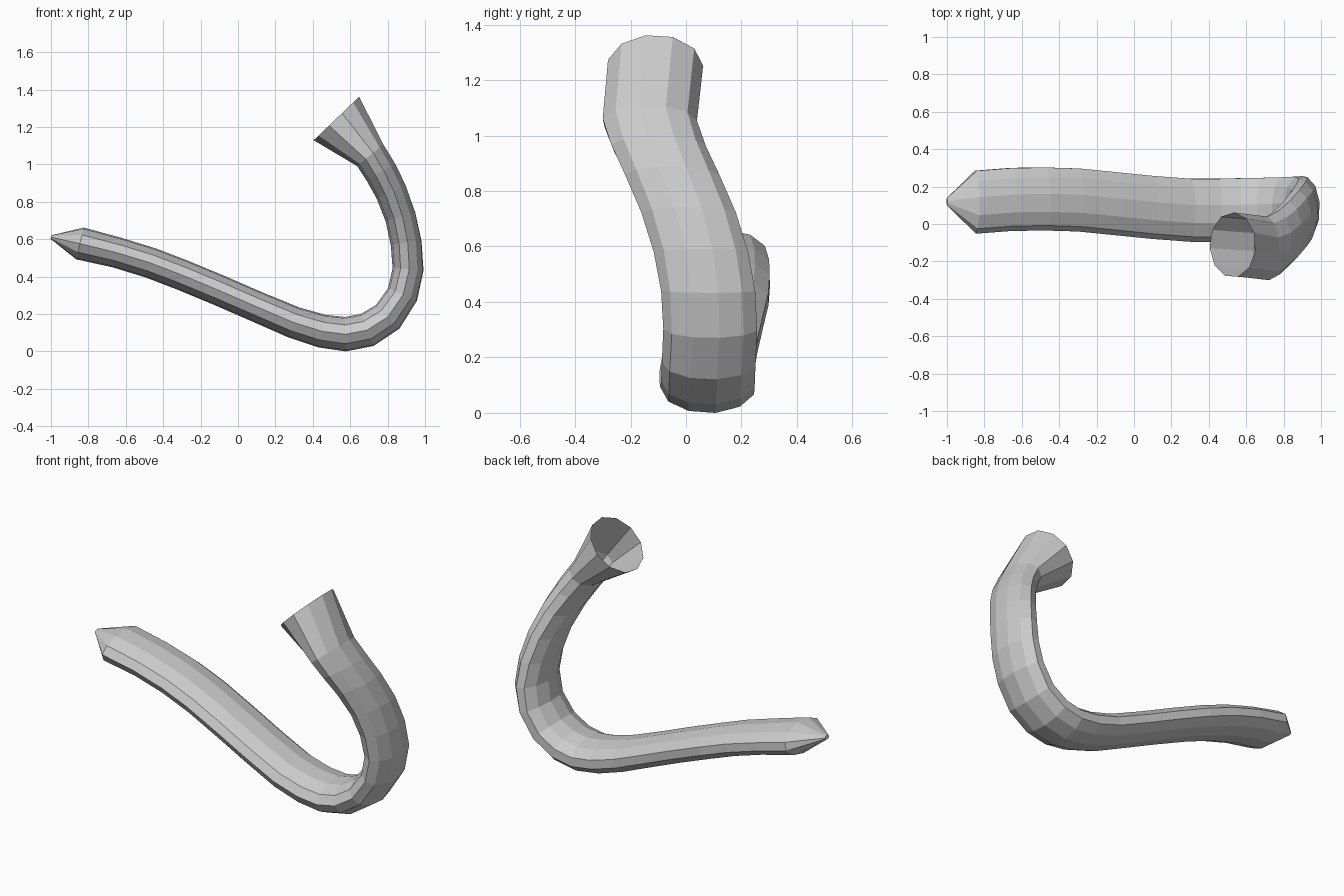
import bpy, bmesh
from math import sin, cos, pi
from mathutils import Vector

SIDES = 11

# Centre line of the tube: x, y, z, half width (along y), half thickness
PATH = [
    (-1.00, 0.12, 0.612, 0.02, 0.01),     # pinched tip
    (-0.845, 0.12, 0.578, 0.172, 0.088),
    (-0.65, 0.135, 0.53, 0.172, 0.083),
    (-0.47, 0.137, 0.475, 0.172, 0.083),
    (-0.30, 0.132, 0.41, 0.172, 0.083),
    (-0.10, 0.112, 0.327, 0.172, 0.083),
    (0.10, 0.092, 0.24, 0.172, 0.083),
    (0.30, 0.077, 0.155, 0.172, 0.086),
    (0.45, 0.077, 0.109, 0.172, 0.09),
    (0.575, 0.08, 0.093, 0.172, 0.093),
    (0.69, 0.082, 0.115, 0.172, 0.093),
    (0.80, 0.085, 0.185, 0.172, 0.09),
    (0.88, 0.09, 0.305, 0.172, 0.085),
    (0.91, 0.082, 0.44, 0.172, 0.084),
    (0.90, 0.055, 0.58, 0.172, 0.084),
    (0.87, 0.01, 0.72, 0.172, 0.084),
    (0.82, -0.05, 0.855, 0.172, 0.087),
    (0.765, -0.10, 0.96, 0.172, 0.09),
    (0.708, -0.132, 1.05, 0.172, 0.092),
    (0.527, -0.112, 1.247, 0.174, 0.170),  # open round mouth
]

bm = bmesh.new()
rings = []
last = len(PATH) - 1
for i, (x, y, z, w, t) in enumerate(PATH):
    a, b = PATH[max(i - 1, 0)], PATH[min(i + 1, last)]
    out = Vector((b[2] - a[2], 0, a[0] - b[0])).normalized()
    if i == last:
        out = Vector((0.72, 0, 0.69)).normalized()
    phase = 0.15 + 0.23 * max(0, (i - 11) / (last - 11))
    ring = []
    for k in range(SIDES):
        ang = phase + 2 * pi * k / SIDES
        ring.append(bm.verts.new(
            Vector((x, y + w * sin(ang), z)) + out * (t * cos(ang))))
    rings.append(ring)

# Skin the rings, close only the tip
for r, s in zip(rings, rings[1:]):
    for k in range(SIDES):
        n = (k + 1) % SIDES
        bm.faces.new((r[k], r[n], s[n], s[k]))
bm.faces.new(rings[0])
bmesh.ops.recalc_face_normals(bm, faces=bm.faces)
# Keep the skin facing outwards: the lowest face must point down
low = min(bm.faces, key=lambda f: f.calc_center_median().z)
if low.normal.z > 0:
    bmesh.ops.reverse_faces(bm, faces=bm.faces)

# Stand the model on the ground
drop = min(v.co.z for v in bm.verts)
bmesh.ops.translate(bm, verts=bm.verts, vec=(0, 0, -drop))

mesh = bpy.data.meshes.new("bent_tube")
bm.to_mesh(mesh)
bm.free()
bpy.context.collection.objects.link(bpy.data.objects.new("bent_tube", mesh))
